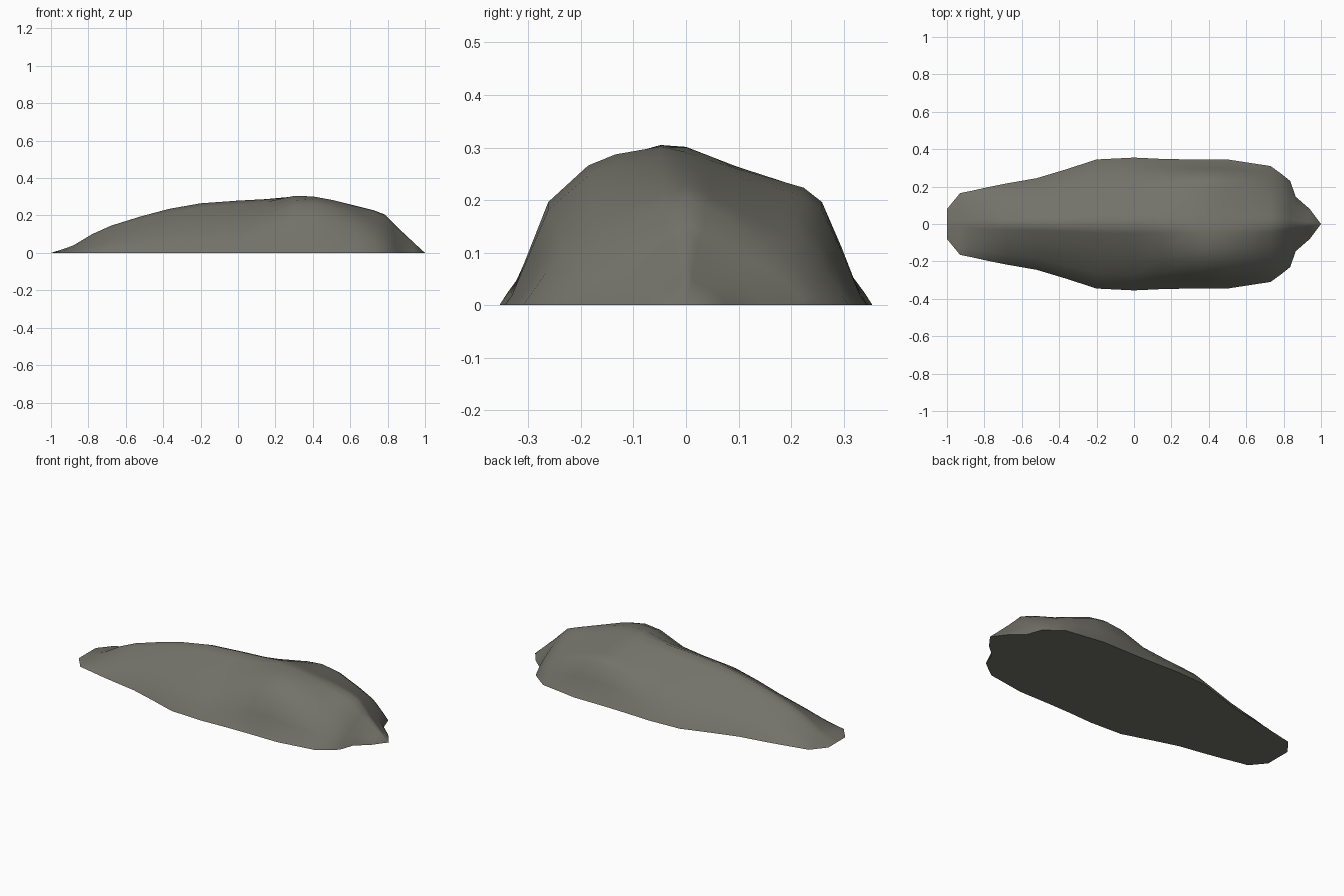
import bpy, bmesh, math

cube = bpy.data.objects.get("Cube")
if cube:
    bpy.data.objects.remove(cube, do_unlink=True)

stone = bpy.data.materials.new("warm grey stone")
stone.use_nodes = True
colour = (0.17, 0.168, 0.142, 1)
stone.diffuse_color = colour
bsdf = next(n for n in stone.node_tree.nodes if n.type == 'BSDF_PRINCIPLED')
bsdf.inputs["Base Color"].default_value = colour
bsdf.inputs["Roughness"].default_value = 0.9

# Stations along the rock: x, half width, crest height, how far the section is peaked
stations = [
    (-1, .08, 0, 1), (-.93, .165, .022, 1), (-.88, .175, .04, 1), (-.78, .197, .1, 1),
    (-.68, .217, .145, 1), (-.52, .245, .195, 1), (-.37, .29, .235, 1),
    (-.2, .345, .265, 1), (0, .355, .28, .95), (.15, .348, .29, .75), (.3, .345, .31, .2),
    (.4, .345, .302, 0), (.5, .345, .285, .05), (.63, .325, .257, .4), (.73, .31, .228, .8),
    (.785, .27, .205, 1), (.835, .23, .155, 1), (.865, .145, .125, 1), (.94, .08, .055, 1),
]
# Broad cross-section from front to back, as fractions of half width and height
section = [
    (-1, 0), (-.96, .065), (-.86, .36), (-.76, .65), (-.54, .88), (-.39, .95), (-.14, 1),
    (0, .965), (.14, .91), (.28, .86), (.56, .77), (.65, .74), (.75, .65), (.86, .36),
    (.96, .065), (1, 0),
]


def peaked(u, power):
    """Height of the narrow ridge section at a fraction of the half width."""
    return 1 - .8 * abs(u) ** power - .2 * abs(u) ** 6


bm = bmesh.new()
rows = []
for x, width, height, peak in stations:
    power = 1 if x > .8 else 1.15  # sharp keel on the nose, softer crest elsewhere
    row = []
    for u, v in section:
        z = height * (v + (peaked(u, power) - v) * peak)
        row.append(bm.verts.new((x, u * width, z)))
    rows.append(row)

# Skin, nose and flat underside
for a, b in zip(rows, rows[1:]):
    for i in range(len(section) - 1):
        bm.faces.new((a[i], b[i], b[i + 1], a[i + 1]))
tip = bm.verts.new((1, 0, 0))
for p, q in zip(rows[-1], rows[-1][1:]):
    bm.faces.new((p, tip, q))
bm.faces.new([r[0] for r in rows] + [tip] + [r[-1] for r in reversed(rows)]
             + list(reversed(rows[0][1:-1])))
bmesh.ops.recalc_face_normals(bm, faces=bm.faces)

mesh = bpy.data.meshes.new("rock_mound")
bm.to_mesh(mesh)
bm.free()
mesh.materials.append(stone)
rock = bpy.data.objects.new("rock_mound", mesh)
bpy.context.collection.objects.link(rock)
bpy.context.view_layer.objects.active = rock
rock.select_set(True)
bpy.ops.object.shade_smooth_by_angle(angle=math.radians(53))
